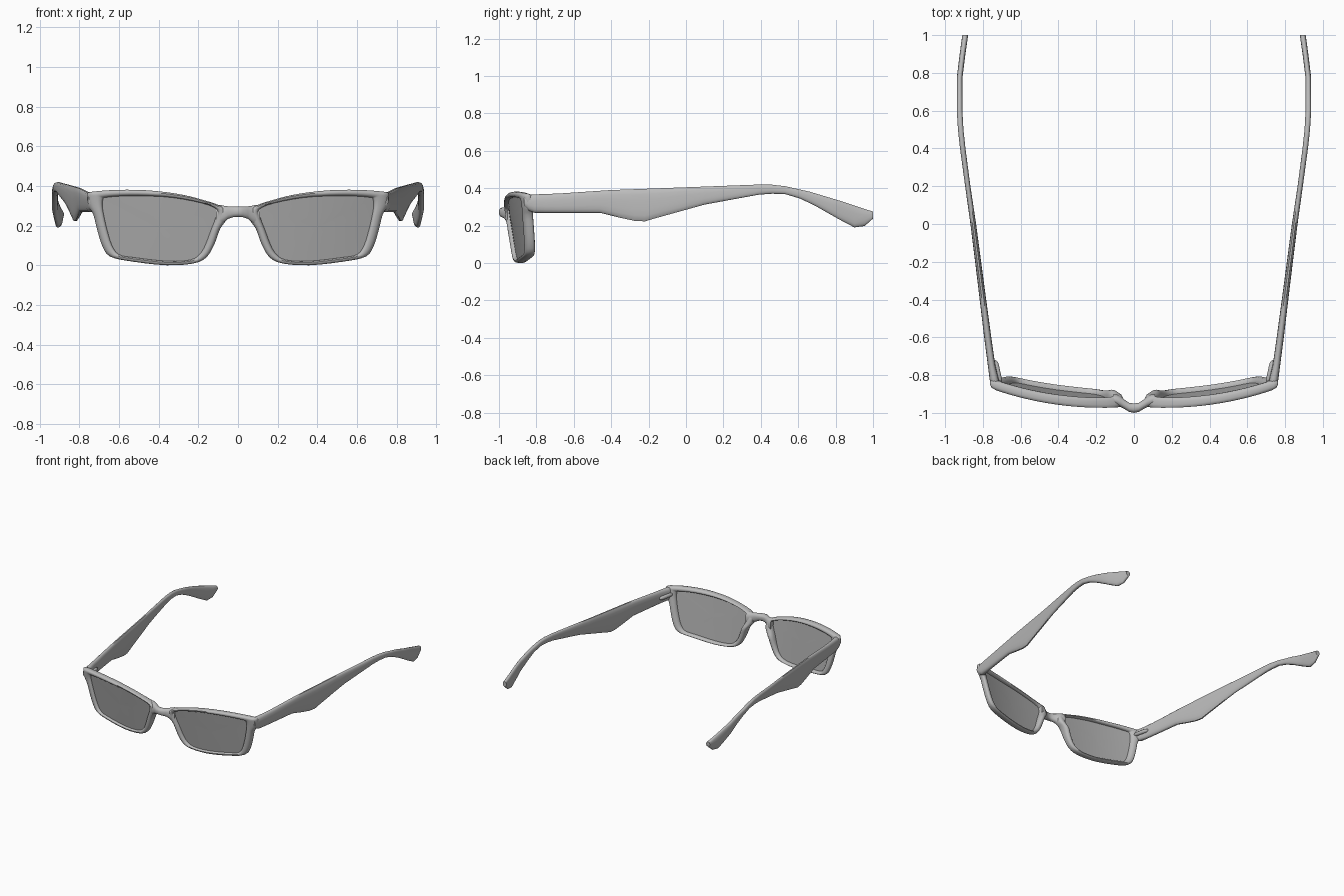
import bpy, bmesh, math
from mathutils import Vector

if "Cube" in bpy.data.objects:
    bpy.data.objects.remove(bpy.data.objects["Cube"])


def material(name, v):
    m = bpy.data.materials.new(name)
    m.diffuse_color = (v, v, v, 1)
    m.use_nodes = True
    m.node_tree.nodes["Principled BSDF"].inputs["Base Color"].default_value = m.diffuse_color
    return m


FRAME = material("frame_grey", 0.5)
LENS = material("lens_grey", 0.42)


def loft(name, rings, mat, loop=False, caps=True, mirror=True, angle=50):
    """Skin a list of closed rings; loop joins the last ring to the first."""
    bm = bmesh.new()
    vs = [[bm.verts.new(p) for p in r] for r in rings]
    n = len(vs[0])
    for k in range(len(vs) if loop else len(vs) - 1):
        a, b = vs[k], vs[(k + 1) % len(vs)]
        for i in range(n):
            j = (i + 1) % n
            bm.faces.new((a[i], a[j], b[j], b[i]))
    if caps and not loop:
        bm.faces.new(vs[0])
    if not loop:
        bm.faces.new(vs[-1])
    bmesh.ops.recalc_face_normals(bm, faces=bm.faces)
    me = bpy.data.meshes.new(name)
    bm.to_mesh(me)
    bm.free()
    ob = bpy.data.objects.new(name, me)
    bpy.context.collection.objects.link(ob)
    me.materials.append(mat)
    bpy.context.view_layer.objects.active = ob
    ob.select_set(True)
    bpy.ops.object.shade_smooth_by_angle(angle=math.radians(angle))
    ob.select_set(False)
    if mirror:
        ob.modifiers.new("mirror", 'MIRROR')
    return ob


def oval(n, power):
    """Rounded-box section inside the -1..1 square."""
    out = []
    for i in range(n):
        a = 2 * math.pi * (i + 0.5) / n
        c, s = math.cos(a), math.sin(a)
        out.append((math.copysign(abs(c) ** power, c), math.copysign(abs(s) ** power, s)))
    k = max(abs(p[0]) for p in out)
    return [(u / k, v / k) for u, v in out]


def lerp_table(table, t):
    for (a, va), (b, vb) in zip(table, table[1:]):
        if t <= b:
            return va + (vb - va) * max(0, (t - a) / (b - a))
    return table[-1][1]


def spline(pts, steps):
    """Closed Catmull-Rom curve through the points."""
    n, out = len(pts), []
    for i in range(n):
        p0, p1, p2, p3 = (Vector(pts[(i + k) % n]) for k in (-1, 0, 1, 2))
        for s in range(steps):
            t = s / steps
            out.append(0.5 * (2 * p1 + (p2 - p0) * t + (2 * p0 - 5 * p1 + 4 * p2 - p3) * t * t
                              + (3 * p1 - p0 - 3 * p2 + p3) * t ** 3))
    return out


def front_y(x, z):
    """Wrapped and tilted front surface of the frame."""
    return -0.985 + 0.21 * abs(x) ** 2.3 + 0.15 * (0.38 - z)


# Rim stations: outer x, z and inner x, z
RIM = [(.075, .292, .108, .283), (.185, .333, .185, .315), (.31, .362, .33, .342),
       (.46, .379, .46, .350), (.61, .381, .58, .350), (.74, .371, .665, .343),
       (.762, .355, .68, .335), (.755, .30, .684, .300), (.73, .258, .675, .245),
       (.71, .18, .66, .18), (.685, .10, .635, .10), (.645, .045, .60, .055),
       (.535, .02, .53, .041), (.36, .001, .36, .022), (.225, .01, .24, .028),
       (.16, .04, .19, .06), (.12, .105, .162, .11), (.09, .185, .137, .18),
       (.06, .232, .115, .235)]
stations = spline(RIM, 3)

# Rims, deeper beside the nose
rings = []
for ox, oz, ix, iz in stations:
    nose = max(0, 1 - abs(ox - .09) / .12) * max(0, 1 - abs(oz - .19) / .15)
    ring = []
    for u, v in oval(12, 0.8):
        w = 0.5 + 0.5 * u
        x, z = ox + (ix - ox) * w, oz + (iz - oz) * w
        ring.append((x, front_y(x, z) + (0.052 + 0.025 * nose) * (0.5 + 0.5 * v), z))
    rings.append(ring)
loft("rim", rings, FRAME, loop=True)

# Lenses, curved sheets set into the rims
edge = [(ox + (ix - ox) * .8, oz + (iz - oz) * .8) for ox, oz, ix, iz in stations]
cx, cz = .40, .19
rings = []
for s in (1, .75, .5, .25, .02):
    pts = [(cx + (x - cx) * s, cz + (z - cz) * s) for x, z in edge]
    rings.append([(x, front_y(x, z) + 0.024, z) for x, z in pts])
lens = loft("lens", rings, LENS, caps=False)
sol = lens.modifiers.new("thickness", 'SOLIDIFY')
sol.thickness, sol.offset, sol.use_rim = 0.006, 0, False

# Bridge: x, front y, back y, bottom z, top z
half = [(0, -1.0, -.950, .245, .297), (.025, -.995, -.947, .243, .297),
        (.05, -.980, -.930, .235, .298), (.07, -.970, -.912, .218, .301),
        (.09, -.963, -.902, .198, .306), (.11, -.955, -.902, .20, .306)]
rings = []
for x, y0, y1, z0, z1 in [(-h[0],) + h[1:] for h in half[:0:-1]] + half:
    rings.append([(x, (y0 + y1) / 2 + u * (y1 - y0) / 2, (z0 + z1) / 2 + v * (z1 - z0) / 2)
                  for u, v in oval(12, 0.8)])
loft("bridge", rings, FRAME, mirror=False)

# Temples: side profile and plan curve
TOP = [(-.865, .355), (-.84, .366), (-.68, .372), (-.41, .39), (.02, .406), (.39, .42),
       (.46, .419), (.53, .411), (.66, .382), (.82, .334), (1, .275)]
BOTTOM = [(-.865, .305), (-.84, .28), (-.81, .269), (-.46, .269), (-.355, .243),
          (-.275, .226), (-.22, .223), (-.17, .238), (.1, .313), (.39, .366), (.46, .371),
          (.53, .369), (.61, .345), (.69, .307), (.82, .233), (.9, .191), (.955, .198),
          (1, .238)]
OUTER = [(-.865, .757), (-.84, .762), (-.61, .792), (-.3, .829), (0, .866), (.2, .894),
         (.4, .921), (.5, .932), (.6, .938), (.775, .938), (.9, .923), (1, .909)]
THICK = [(-.865, .045), (-.84, .05), (-.75, .04), (-.3, .033), (.2, .028), (1, .031)]
rings = []
for y in sorted({p[0] for t in (TOP, BOTTOM, OUTER, THICK) for p in t}):
    z1, z0 = lerp_table(TOP, y), lerp_table(BOTTOM, y)
    xo, th = lerp_table(OUTER, y), lerp_table(THICK, y)
    rings.append([(xo - th / 2 + u * th / 2, y, (z0 + z1) / 2 + v * (z1 - z0) / 2)
                  for u, v in oval(16, 0.75)])
loft("temple", rings, FRAME)

# Hinge: small rounded bar inside each front corner
rings = []
for t, r in ((0, .004), (.06, .010), (.15, .014), (.85, .014), (.94, .010), (1, .004)):
    x, y = .709 + .026 * t, -.84 + .12 * t
    rings.append([(x + u * r, y, .318 + v * r) for u, v in oval(10, 1)])
loft("hinge", rings, FRAME)
